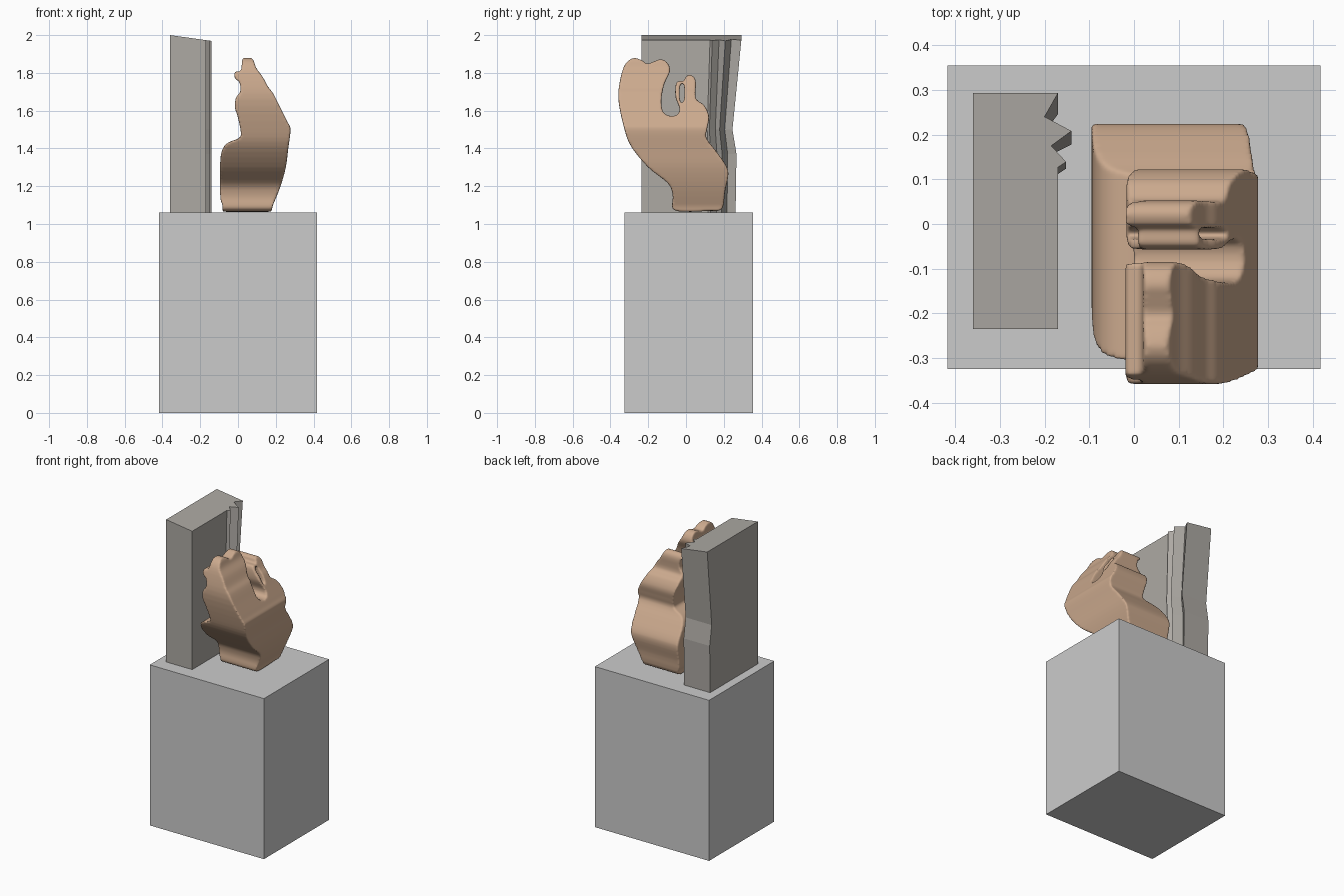
import bpy, bmesh
from mathutils import Vector

if "Cube" in bpy.data.objects:
    bpy.data.objects.remove(bpy.data.objects["Cube"])


def new_object(name, bm, color=None):
    bmesh.ops.recalc_face_normals(bm, faces=bm.faces)
    me = bpy.data.meshes.new(name)
    bm.to_mesh(me)
    bm.free()
    ob = bpy.data.objects.new(name, me)
    bpy.context.collection.objects.link(ob)
    if color:
        mat = bpy.data.materials.new(name + "_material")
        mat.diffuse_color = color
        mat.use_nodes = True
        mat.node_tree.nodes["Principled BSDF"].inputs["Base Color"].default_value = mat.diffuse_color
        me.materials.append(mat)
    return ob


def loft(rings):
    """Closed solid through a stack of matching outlines."""
    bm = bmesh.new()
    loops = [[bm.verts.new(p) for p in r] for r in rings]
    n = len(loops[0])
    for a, b in zip(loops, loops[1:]):
        for i in range(n):
            j = (i + 1) % n
            bm.faces.new((a[i], a[j], b[j], b[i]))
    bm.faces.new(loops[0][::-1])
    bm.faces.new(loops[-1])
    return bm


def rounded(points, steps=4):
    """Smooth closed curve through the outline points."""
    p = [Vector(q) for q in points]
    n, out = len(p), []
    for i in range(n):
        a, b, c, d = p[i - 1], p[i], p[(i + 1) % n], p[(i + 2) % n]
        for k in range(steps):
            t = k / steps
            out.append(b + 0.5 * t * (c - a + t * (2 * a - 5 * b + 4 * c - d
                       + t * (3 * (b - c) + d - a))))
    return out


# pedestal
bm = bmesh.new()
bmesh.ops.create_cube(bm, size=1)
for v in bm.verts:
    v.co = (v.co.x * 0.834, v.co.y * 0.68 + 0.015, (v.co.z + 0.5) * 1.06)
new_object("pedestal", bm)

# broken slab: jagged section whose back corner bends with height
section = [(-0.36, -0.235, 0), (-0.17, -0.235, 0), (-0.17, 0.127, 0.015),
           (-0.152, 0.139, 0.015), (-0.185, 0.175, 0.02), (-0.14, 0.208, 0.03),
           (-0.2, 0.24, 0.035), (-0.17, 0.293, 0.047), (-0.36, 0.293, 0.047)]
rings = []
for z, bend in ((1.06, 0.65), (1.37, 0.55), (1.5, 1.0), (2.0, 0.0)):
    rings.append([(x, y - s * bend, z - (0.14 * (x + 0.36) if z == 2.0 else 0))
                  for x, y, s in section])
new_object("broken_slab", loft(rings), (0.42, 0.4, 0.37, 1))

# hand: side outline (y, z) carved by the front outline (x, z)
side = [(-0.07, 1.08), (-0.07, 1.15), (-0.095, 1.215), (-0.2, 1.3), (-0.29, 1.41),
        (-0.328, 1.51), (-0.358, 1.66), (-0.347, 1.77), (-0.322, 1.845), (-0.28, 1.878),
        (-0.235, 1.867), (-0.205, 1.848), (-0.165, 1.862), (-0.135, 1.872),
        (-0.1, 1.855), (-0.085, 1.81), (-0.115, 1.74), (-0.13, 1.66), (-0.122, 1.595),
        (-0.085, 1.572), (-0.045, 1.58), (-0.035, 1.615), (-0.056, 1.675),
        (-0.05, 1.75), (-0.012, 1.757), (0.0, 1.782), (0.03, 1.787), (0.052, 1.755),
        (0.052, 1.665), (0.095, 1.63), (0.122, 1.57), (0.112, 1.505), (0.108, 1.455),
        (0.16, 1.385), (0.212, 1.31), (0.224, 1.26), (0.207, 1.175), (0.19, 1.08),
        (0.12, 1.07), (0.0, 1.065)]
front = [(-0.07, 1.06), (0.05, 1.06), (0.165, 1.06), (0.185, 1.1), (0.225, 1.2),
         (0.253, 1.3), (0.266, 1.4), (0.278, 1.5), (0.262, 1.54), (0.222, 1.62),
         (0.187, 1.69), (0.16, 1.725), (0.13, 1.78), (0.097, 1.825), (0.08, 1.87),
         (0.055, 1.888), (0.025, 1.878), (0.015, 1.812), (-0.016, 1.805),
         (-0.016, 1.77), (0.008, 1.75), (0.012, 1.7), (-0.01, 1.67), (-0.017, 1.62),
         (-0.002, 1.57), (0.013, 1.5), (0.01, 1.458), (-0.05, 1.432), (-0.08, 1.4),
         (-0.094, 1.33), (-0.094, 1.15), (-0.082, 1.1)]
slot = [(-0.024, 1.64), (-0.01, 1.66), (-0.01, 1.73), (-0.022, 1.745),
        (-0.033, 1.72), (-0.033, 1.665)]


def along_x(outline):
    return loft([[(x, p.x, p.y) for p in rounded(outline)] for x in (-0.3, 0.4)])


hand = new_object("raised_hand", along_x(side), (0.6, 0.4, 0.27, 1))
front_cut = new_object("front_cutter", loft(
    [[(p.x, y, p.y) for p in rounded(front)] for y in (-0.6, 0.6)]))
slot_cut = new_object("slot_cutter", along_x(slot))

for cutter, op in ((front_cut, 'INTERSECT'), (slot_cut, 'DIFFERENCE')):
    m = hand.modifiers.new("carve", 'BOOLEAN')
    m.object, m.operation, m.solver = cutter, op, 'EXACT'
    cutter.hide_render = True
m = hand.modifiers.new("skin", 'REMESH')
m.mode, m.voxel_size = 'VOXEL', 0.006
m = hand.modifiers.new("soften", 'SMOOTH')
m.factor, m.iterations = 0.5, 6

# bake the carving and drop the cutters
dg = bpy.context.evaluated_depsgraph_get()
baked = bpy.data.meshes.new_from_object(hand.evaluated_get(dg))
hand.modifiers.clear()
hand.data = baked
if not baked.materials:
    baked.materials.append(bpy.data.materials["raised_hand_material"])
for cutter in (front_cut, slot_cut):
    bpy.data.objects.remove(cutter)
for poly in baked.polygons:
    poly.use_smooth = True
